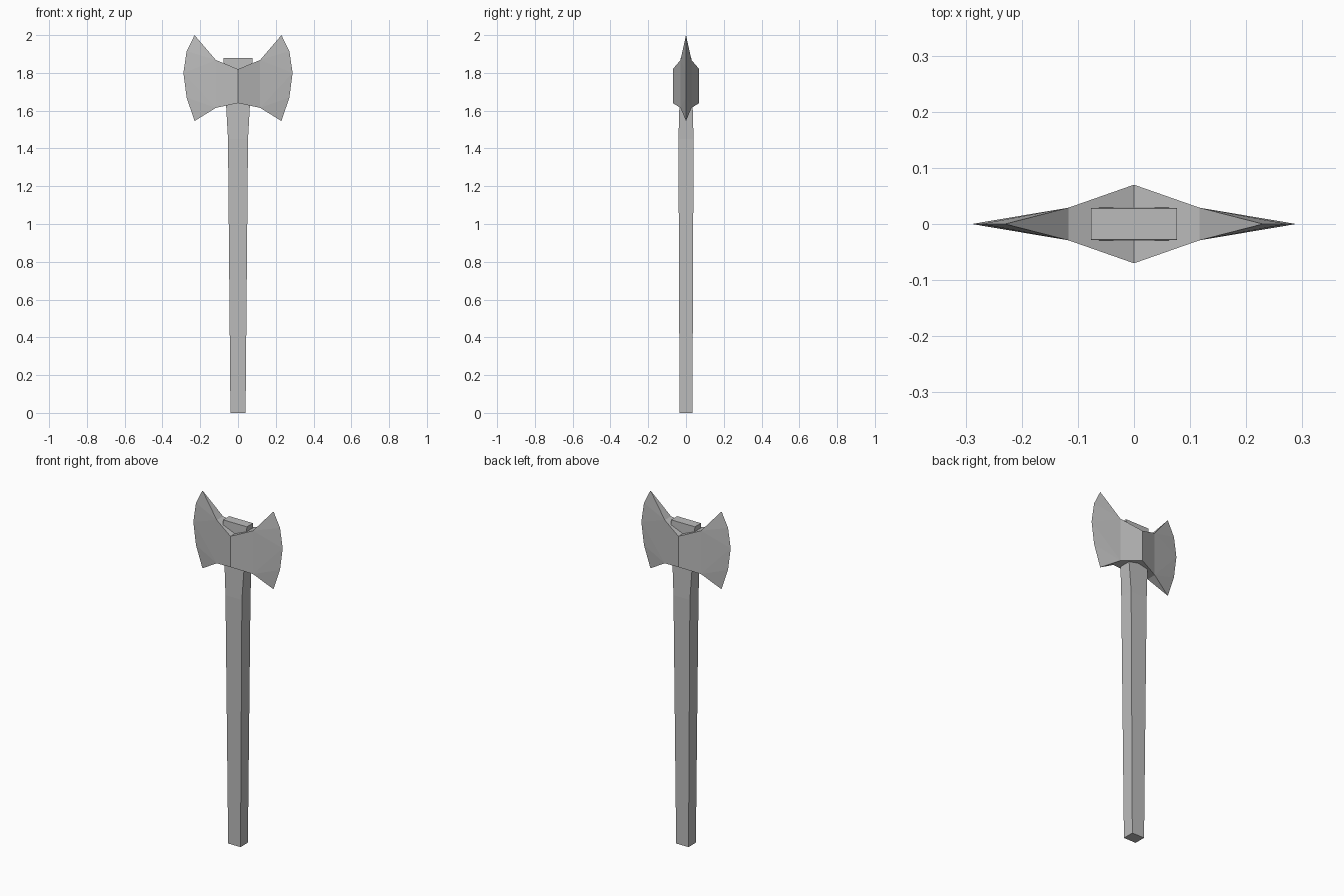
import bpy, bmesh

if "Cube" in bpy.data.objects:
    bpy.data.objects.remove(bpy.data.objects["Cube"])

grey = bpy.data.materials.new("grey")
grey.diffuse_color = (0.5, 0.5, 0.5, 1)
grey.use_nodes = True
grey.node_tree.nodes["Principled BSDF"].inputs["Base Color"].default_value = grey.diffuse_color


def make_object(name, bm):
    bmesh.ops.recalc_face_normals(bm, faces=bm.faces)
    mesh = bpy.data.meshes.new(name)
    bm.to_mesh(mesh)
    bm.free()
    mesh.materials.append(grey)
    obj = bpy.data.objects.new(name, mesh)
    bpy.context.collection.objects.link(obj)
    return obj


# Handle: rectangular sections (z, half width, half depth) joined upwards
sections = [(0, 0.04, 0.034), (1.45, 0.053, 0.04), (1.88, 0.077, 0.028)]
bm = bmesh.new()
rings = [[bm.verts.new((sx * w, sy * d, z))
          for sx, sy in ((-1, -1), (1, -1), (1, 1), (-1, 1))]
         for z, w, d in sections]
for low, high in zip(rings, rings[1:]):
    for i in range(4):
        j = (i + 1) % 4
        bm.faces.new((low[i], low[j], high[j], high[i]))
bm.faces.new(rings[0])
bm.faces.new(rings[-1])
make_object("handle", bm)

# Axe head: a thick collar tapering to a curved cutting edge on each side
edge_profile = [(0.23, 2.0), (0.272, 1.915), (0.289, 1.80), (0.272, 1.67), (0.23, 1.545)]
bm = bmesh.new()
for side in (-1, 1):
    edge = [bm.verts.new((side * x, 0, z)) for x, z in edge_profile]
    cheeks = []
    for s in (-1, 1):
        ridge_top, ridge_low, top, low = [bm.verts.new(p) for p in (
            (0, s * 0.07, 1.82), (0, s * 0.07, 1.64),
            (side * 0.117, s * 0.029, 1.868), (side * 0.117, s * 0.029, 1.615))]
        bm.faces.new((ridge_top, ridge_low, low, top))
        # Blade cheek fanned out to the cutting edge
        for f in ((top, edge[0], edge[1]), (top, edge[1], edge[2]), (top, edge[2], low),
                  (low, edge[2], edge[3]), (low, edge[3], edge[4])):
            bm.faces.new(f)
        cheeks.append((ridge_top, ridge_low, top, low))
    front, back = cheeks
    # Top and bottom of the collar, and the sloping blade shoulders
    bm.faces.new((front[0], front[2], back[2], back[0]))
    bm.faces.new((front[1], front[3], back[3], back[1]))
    bm.faces.new((front[2], edge[0], back[2]))
    bm.faces.new((front[3], edge[4], back[3]))
bmesh.ops.remove_doubles(bm, verts=bm.verts, dist=0.0001)
make_object("axe_head", bm)
